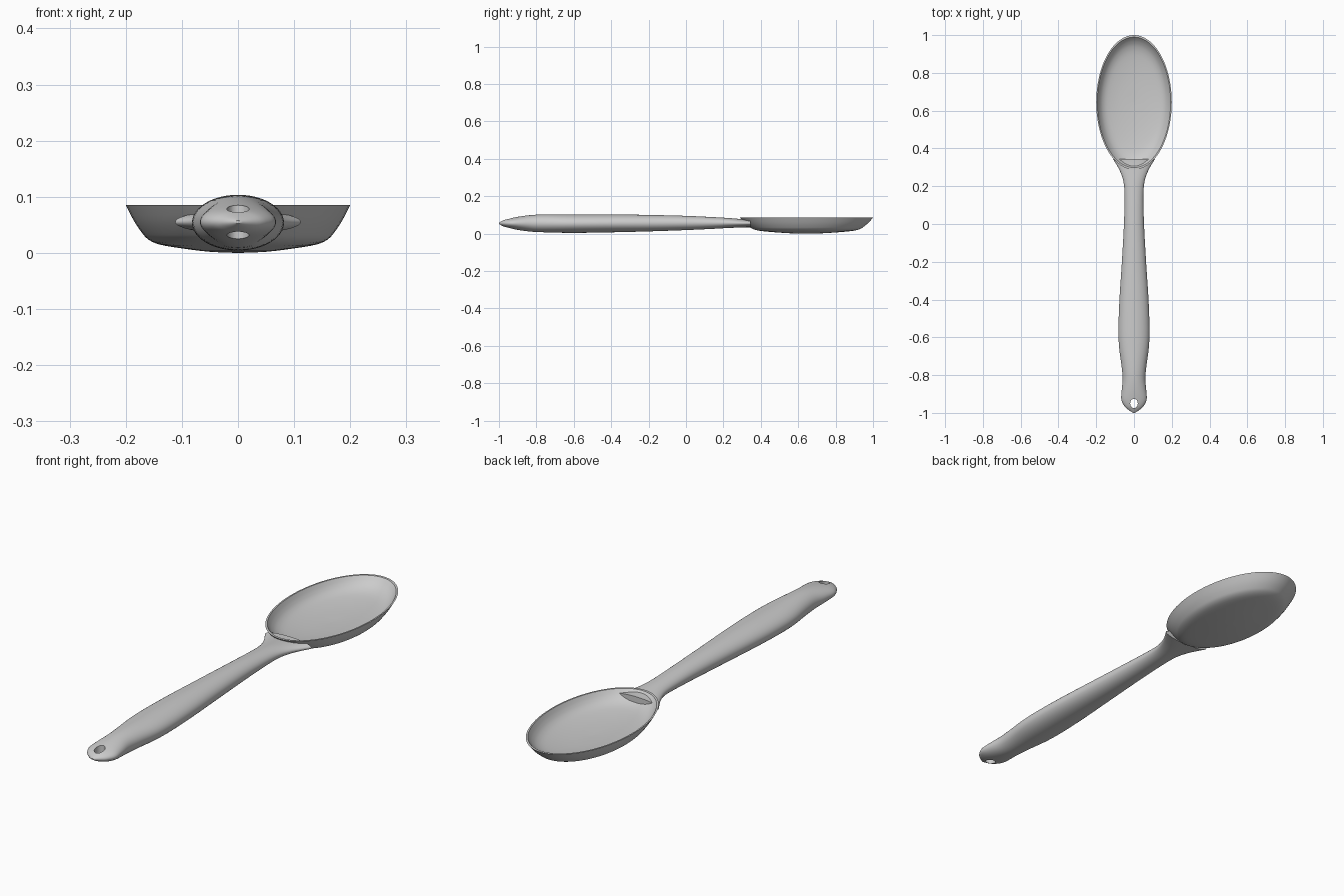
import bpy, bmesh, math

if "Cube" in bpy.data.objects:
    bpy.data.objects.remove(bpy.data.objects["Cube"])

grey = bpy.data.materials.new("light_grey")
grey.diffuse_color = (0.6, 0.6, 0.6, 1)
grey.use_nodes = True
grey.node_tree.nodes["Principled BSDF"].inputs["Base Color"].default_value = grey.diffuse_color


def spline(rows, steps):
    """Catmull-Rom interpolation through rows of numbers."""
    out = []
    for i in range(len(rows) - 1):
        a, b = rows[max(i - 1, 0)], rows[i]
        c, d = rows[i + 1], rows[min(i + 2, len(rows) - 1)]
        for s in range(steps):
            t = s / steps
            out.append([0.5 * (2 * q + (r - p) * t + (2 * p - 5 * q + 4 * r - w) * t * t
                               + (3 * q - p - 3 * r + w) * t ** 3)
                        for p, q, r, w in zip(a, b, c, d)])
    return out + [list(rows[-1])]


def skin(name, rings):
    """Closed surface through rings of points, capped at both ends."""
    bm = bmesh.new()
    loops = [[bm.verts.new(p) for p in ring] for ring in rings]
    n = len(loops[0])
    for a, b in zip(loops, loops[1:]):
        for i in range(n):
            j = (i + 1) % n
            bm.faces.new((a[i], a[j], b[j], b[i]))
    bm.faces.new(loops[0])
    bm.faces.new(loops[-1])
    bmesh.ops.recalc_face_normals(bm, faces=bm.faces)
    mesh = bpy.data.meshes.new(name)
    bm.to_mesh(mesh)
    bm.free()
    mesh.materials.append(grey)
    ob = bpy.data.objects.new(name, mesh)
    bpy.context.collection.objects.link(ob)
    return ob


def smooth(ob):
    bpy.ops.object.select_all(action='DESELECT')
    ob.select_set(True)
    bpy.context.view_layer.objects.active = ob
    bpy.ops.object.shade_smooth_by_angle(angle=math.radians(35))


def ellipse(n):
    return [(math.cos(2 * math.pi * i / n), math.sin(2 * math.pi * i / n)) for i in range(n)]


# Bowl: oval dish, outside from the bottom up to the rim, then the inside down
outside = [(0.01, 0.0), (0.25, 0.002), (0.5, 0.008), (0.7, 0.015), (0.8, 0.024),
           (0.86, 0.037), (0.93, 0.058), (1.0, 0.085)]
inside = [(0.97, 0.085), (0.94, 0.074), (0.9, 0.062), (0.83, 0.048), (0.7, 0.036),
          (0.4, 0.026), (0.01, 0.022)]
profile = spline(outside, 3) + spline(inside, 3)
bowl = skin("bowl", [[(0.2 * r * c, 0.644 + 0.356 * r * s, z) for c, s in ellipse(72)]
                     for r, z in profile])
smooth(bowl)

# Handle: oval sections as (y, half width, centre height, half height)
sections = [(-1.0, 0.004, 0.055, 0.003), (-0.985, 0.028, 0.055, 0.012),
            (-0.965, 0.05, 0.055, 0.021), (-0.93, 0.067, 0.055, 0.029),
            (-0.88, 0.065, 0.055, 0.038), (-0.82, 0.06, 0.055, 0.045),
            (-0.75, 0.066, 0.055, 0.048), (-0.65, 0.079, 0.054, 0.0495),
            (-0.55, 0.082, 0.054, 0.0495), (-0.4, 0.077, 0.055, 0.048),
            (-0.2, 0.064, 0.056, 0.044), (0.0, 0.053, 0.057, 0.038),
            (0.15, 0.05, 0.057, 0.031), (0.22, 0.055, 0.057, 0.027),
            (0.27, 0.07, 0.056, 0.024), (0.31, 0.09, 0.055, 0.022),
            (0.345, 0.112, 0.055, 0.021)]
handle = skin("handle", [[(w * c, y, z + h * s) for c, s in ellipse(48)]
                         for y, w, z, h in spline(sections, 4)])

# Hanging hole through the handle tip
cutter = skin("hole_cutter", [[(0.02 * c, -0.95 + 0.025 * s, z) for c, s in ellipse(32)]
                              for z in (-0.1, 0.2)])
cutter.hide_render = True
cutter.hide_set(True)
cut = handle.modifiers.new("hanging_hole", 'BOOLEAN')
cut.operation = 'DIFFERENCE'
cut.solver = 'EXACT'
cut.object = cutter
bpy.context.view_layer.objects.active = handle
handle.select_set(True)
bpy.ops.object.modifier_apply(modifier=cut.name)
bpy.data.objects.remove(cutter)
smooth(handle)
